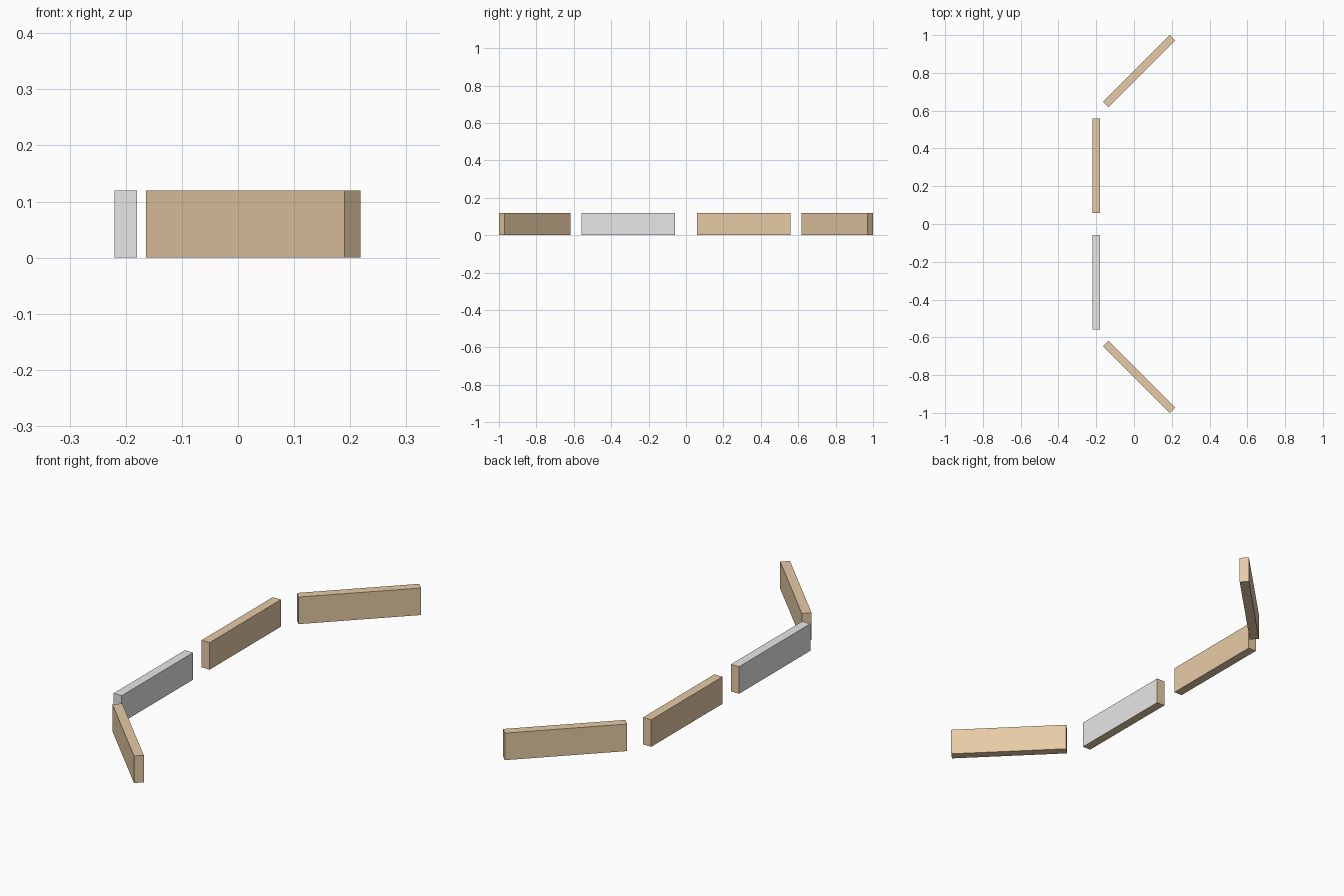
import bpy, bmesh, math
from mathutils import Matrix

if "Cube" in bpy.data.objects:
    bpy.data.objects.remove(bpy.data.objects["Cube"])

LENGTH, THICK, HEIGHT = 0.5, 0.04, 0.12


def material(name, rgb):
    m = bpy.data.materials.new(name)
    m.diffuse_color = (*rgb, 1.0)
    m.use_nodes = True
    m.node_tree.nodes["Principled BSDF"].inputs["Base Color"].default_value = m.diffuse_color
    return m


wood = material("tan_wood", (0.80, 0.597, 0.376))
grey = material("light_grey", (0.80, 0.80, 0.80))


def board(name, x, y, angle, painted=False):
    """Upright plank standing on the ground, its length along local y."""
    bm = bmesh.new()
    bmesh.ops.create_cube(bm, size=1.0, matrix=Matrix.Diagonal((THICK, LENGTH, HEIGHT, 1)))
    bm.normal_update()
    # Painted plank: grey all over except its underside and inner (+y) end
    for f in bm.faces:
        bare = f.normal.z < -0.5 or f.normal.y > 0.5
        f.material_index = 1 if painted and not bare else 0
    bm.transform(Matrix.Translation((x, y, HEIGHT / 2)) @ Matrix.Rotation(angle, 4, 'Z'))
    me = bpy.data.meshes.new(name)
    bm.to_mesh(me)
    bm.free()
    me.materials.append(wood)
    me.materials.append(grey)
    bpy.context.collection.objects.link(bpy.data.objects.new(name, me))


# Two straight middle planks and two angled outer planks
for side, label in ((-1, "front"), (1, "back")):
    board(label + "_straight_board", -0.2, side * 0.308, 0, painted=side < 0)
    board(label + "_angled_board", 0.027, side * 0.809, -side * math.radians(45))
